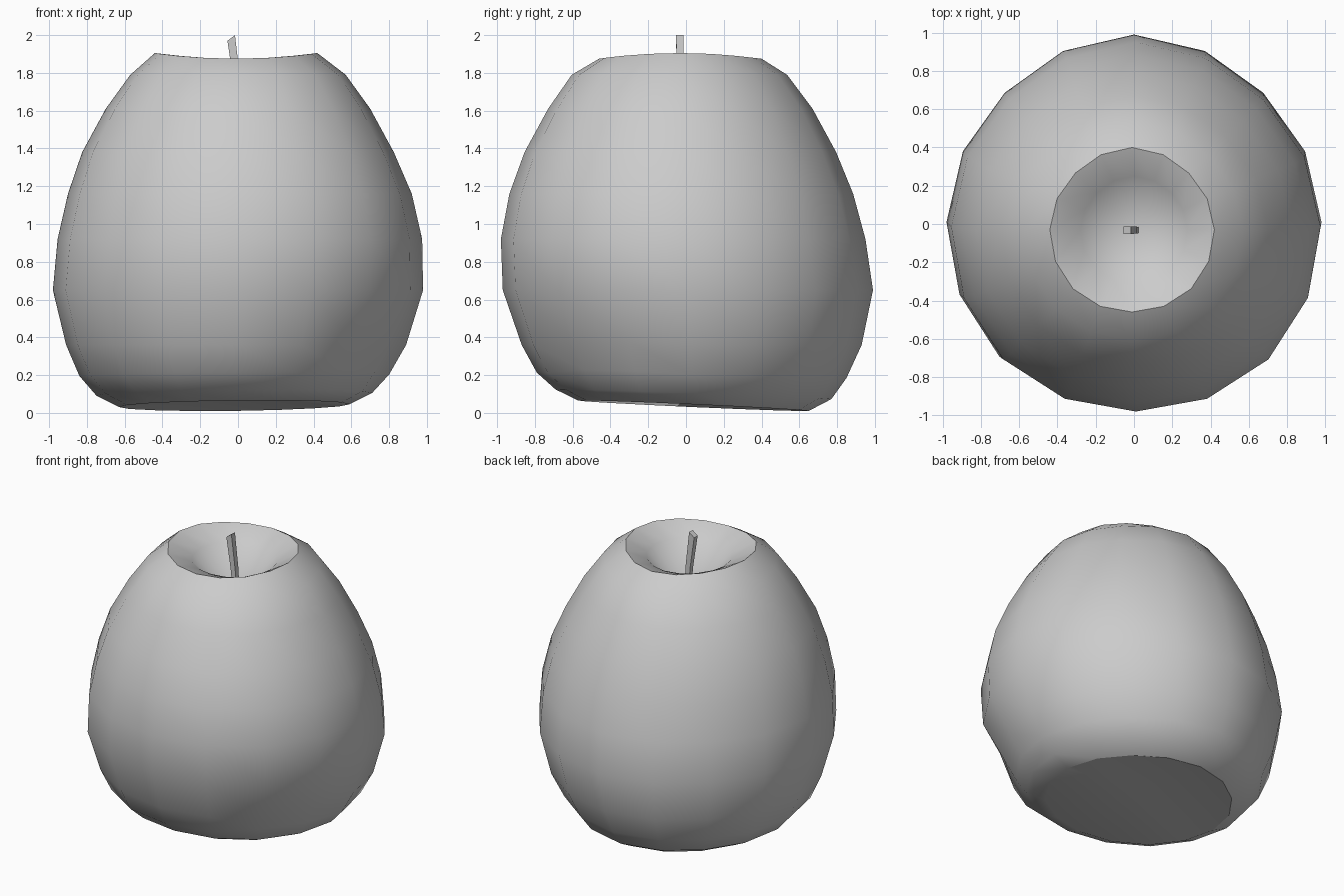
import bpy, bmesh, math
from mathutils import Vector

cube = bpy.data.objects.get("Cube")
if cube:
    bpy.data.objects.remove(cube)

SIDES = 16


def make_material(name, colour):
    mat = bpy.data.materials.new(name)
    mat.use_nodes = True
    mat.diffuse_color = colour
    mat.node_tree.nodes["Principled BSDF"].inputs["Base Color"].default_value = colour
    return mat


def bridge(bm, upper, lower):
    n = len(upper)
    for i in range(n):
        j = (i + 1) % n
        bm.faces.new((upper[i], lower[i], lower[j], upper[j]))


def fan(bm, ring, tip):
    for i in range(len(ring)):
        bm.faces.new((ring[i], ring[(i + 1) % len(ring)], tip))


def finish(bm, name, mat, angle):
    bmesh.ops.recalc_face_normals(bm, faces=bm.faces)
    mesh = bpy.data.meshes.new(name)
    bm.to_mesh(mesh)
    bm.free()
    mesh.materials.append(mat)
    obj = bpy.data.objects.new(name, mesh)
    bpy.context.collection.objects.link(obj)
    bpy.ops.object.select_all(action='DESELECT')
    obj.select_set(True)
    bpy.context.view_layer.objects.active = obj
    bpy.ops.object.shade_smooth_by_angle(angle=math.radians(angle))
    return obj


grey = make_material("plain grey", (0.6, 0.6, 0.6, 1))

# Fruit body: rings of height, radius and centre, from the stem hollow down
RINGS = [
    (1.82, 0.28, 0.0, -0.03),
    (1.875, 0.43, -0.01, -0.03),
    (1.79, 0.57, 0.0, -0.035),
    (1.61, 0.70, 0.0, -0.03),
    (1.38, 0.825, 0.0, -0.03),
    (1.16, 0.91, 0.01, -0.025),
    (0.92, 0.965, 0.01, -0.015),
    (0.65, 0.98, 0.0, 0.01),
    (0.36, 0.90, -0.01, 0.03),
    (0.20, 0.82, -0.02, 0.03),
    (0.10, 0.73, -0.02, 0.04),
    (0.04, 0.61, -0.02, 0.04),
]

# Slanting flat on the lower front
az = math.radians(-35)
flat_normal = Vector((math.cos(az) * 0.894, math.sin(az) * 0.894, -0.447))
flat_point = Vector((math.cos(az) * 0.98, math.sin(az) * 0.98, 0.68))

bm = bmesh.new()
rings = []
for k, (z, r, cx, cy) in enumerate(RINGS):
    ring = []
    for i in range(SIDES):
        a = 2 * math.pi * i / SIDES
        # Slight unevenness around the fruit
        s = math.sin(2 * a) ** 2
        rr = r * (1 - 0.025 * s if math.sin(a) > 0 else 1 + 0.015 * s)
        co = Vector((cx + rr * math.cos(a), cy + rr * math.sin(a), z))
        if k == 1:
            co.z += 0.03 * math.cos(a) ** 2
        if z < 0.3:
            # Tilted base
            co.z += (0.3 - z) / 0.26 * (0.012 * co.x - 0.045 * co.y)
        over = (co - flat_point).dot(flat_normal)
        if 0.15 < z < 0.7 and over > 0:
            co -= flat_normal * over
        co.z = max(co.z, 0)
        ring.append(bm.verts.new(co))
    rings.append(ring)
for upper, lower in zip(rings, rings[1:]):
    bridge(bm, upper, lower)
fan(bm, rings[0], bm.verts.new((0, -0.03, 1.55)))
fan(bm, rings[-1], bm.verts.new((-0.02, 0.03, 0.1)))
finish(bm, "fruit_body", grey, 32)

# Stem: a leaning four-sided stick with a slanted tip
bm = bmesh.new()
rings = []
for x, z, w, slant in ((0.012, 1.53, 0.015, 0), (-0.005, 1.75, 0.018, 0), (-0.036, 1.985, 0.02, 0.015)):
    rings.append([bm.verts.new((x + sx * w, -0.032 + sy * w, z + sx * slant))
                  for sx, sy in ((1, 1), (-1, 1), (-1, -1), (1, -1))])
for upper, lower in zip(rings, rings[1:]):
    bridge(bm, upper, lower)
bm.faces.new(rings[0])
bm.faces.new(rings[-1])
finish(bm, "stem", grey, 30)
